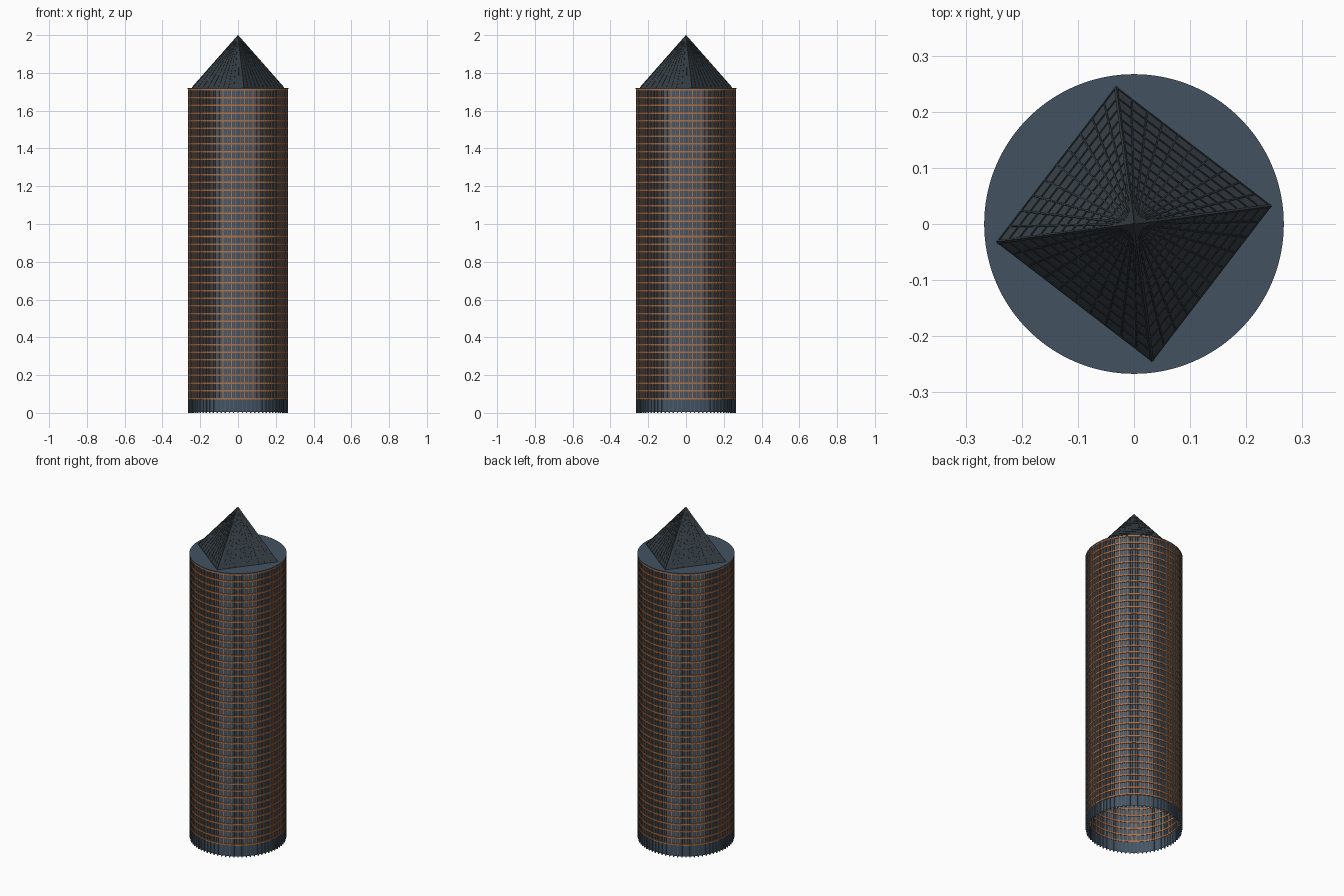
import bpy, bmesh, math
from mathutils import Vector, Matrix

if "Cube" in bpy.data.objects:
    bpy.data.objects.remove(bpy.data.objects["Cube"])

R, BASE, ROOF, APEX = 0.260, 0.072, 1.72, 2.0
FLOORS, BAYS, SEG = 40, 72, 144


def material(name, rgb):
    m = bpy.data.materials.new(name)
    m.diffuse_color = (*rgb, 1)
    m.use_nodes = True
    m.node_tree.nodes["Principled BSDF"].inputs["Base Color"].default_value = m.diffuse_color
    return m


glass = material("slate_glass", (0.055, 0.085, 0.12))
copper = material("copper", (0.44, 0.17, 0.065))
steel = material("dark_steel", (0.075, 0.11, 0.15))
dark = material("dark_glass", (0.035, 0.048, 0.058))
bar_mat = material("roof_bar", (0.03, 0.038, 0.045))


def finish(bm, name, mat, smooth=False):
    me = bpy.data.meshes.new(name)
    bmesh.ops.recalc_face_normals(bm, faces=bm.faces)
    bm.to_mesh(me)
    bm.free()
    me.materials.append(mat)
    ob = bpy.data.objects.new(name, me)
    bpy.context.collection.objects.link(ob)
    if smooth:
        bpy.ops.object.select_all(action='DESELECT')
        ob.select_set(True)
        bpy.context.view_layer.objects.active = ob
        bpy.ops.object.shade_smooth_by_angle(angle=math.radians(30))
    return ob


def revolve(bm, profile, closed=True):
    """Sweep an (r, z) profile about the z axis."""
    loops = [[bm.verts.new((r * math.cos(a), r * math.sin(a), z)) for r, z in profile]
             for a in (math.tau * i / SEG for i in range(SEG))]
    n = len(profile)
    for i in range(SEG):
        p, q = loops[i], loops[(i + 1) % SEG]
        for j in range(n if closed else n - 1):
            k = (j + 1) % n
            bm.faces.new((p[j], q[j], q[k], p[k]))


def fins(name, mat, r0, r1, width, z0, z1, offset):
    """Ring of upright bars, one per bay."""
    bm = bmesh.new()
    for i in range(BAYS):
        m = (Matrix.Rotation(math.tau * (i + offset) / BAYS, 4, 'Z')
             @ Matrix.Translation(((r0 + r1) / 2, 0, (z0 + z1) / 2))
             @ Matrix.Diagonal((r1 - r0, width, z1 - z0, 1)))
        bmesh.ops.create_cube(bm, size=1, matrix=m)
    finish(bm, name, mat)


def beam(bm, a, b, normal, w):
    """Square bar from a to b, aligned to a face normal."""
    d = b - a
    x = d.normalized()
    y = normal.cross(x)
    m = Matrix((x, y, normal)).transposed().to_4x4()
    m.translation = (a + b) / 2
    bmesh.ops.create_cube(bm, size=1, matrix=m @ Matrix.Diagonal((d.length, w, w, 1)))


# Curved glass wall, open at the bottom
bm = bmesh.new()
revolve(bm, [(R, 0.005), (R, ROOF)], closed=False)
finish(bm, "glass_wall", glass, True)

# Floor bands
bm = bmesh.new()
for i in range(FLOORS + 1):
    z = BASE + (ROOF - 0.014 - BASE) * i / FLOORS
    revolve(bm, [(R - 0.003, z), (R + 0.0055, z), (R + 0.0055, z + 0.008), (R - 0.003, z + 0.008)])
finish(bm, "floor_bands", copper, True)

# Upright mullions
fins("steel_mullions", steel, R - 0.003, R + 0.005, 0.005, 0, ROOF - 0.005, 0)
fins("copper_mullions", copper, R - 0.003, R + 0.0045, 0.0035, BASE, ROOF - 0.005, 0.5)

# Flat roof disc
bm = bmesh.new()
bmesh.ops.create_cone(bm, cap_ends=True, segments=SEG, radius1=0.267, radius2=0.267, depth=0.006,
                      matrix=Matrix.Translation((0, 0, ROOF - 0.003)))
finish(bm, "roof_disc", glass, True)

# Rotated glass pyramid with four sides
apex = Vector((0, 0, APEX - 0.004))
corners = [Vector((0.245 * math.cos(a), 0.245 * math.sin(a), ROOF))
           for a in (math.radians(7.5 + 90 * i) for i in range(4))]
bm = bmesh.new()
base = [bm.verts.new(c) for c in corners]
top = bm.verts.new(apex)
bm.faces.new(base)
for i in range(4):
    bm.faces.new((base[i], base[(i + 1) % 4], top))
finish(bm, "roof_pyramid", dark)

# Glazing bars: fanned to the apex, and level courses
bm = bmesh.new()
FAN, LEVELS = 10, 13
for i in range(4):
    a, b = corners[i], corners[(i + 1) % 4]
    n = (b - a).cross(apex - a).normalized()
    for k in range(FAN):
        beam(bm, a.lerp(b, k / FAN), apex, n, 0.005 if k == 0 else 0.003)
    for k in range(LEVELS):
        t = k / LEVELS
        beam(bm, a.lerp(apex, t), b.lerp(apex, t), n, 0.003)
finish(bm, "pyramid_bars", bar_mat)
